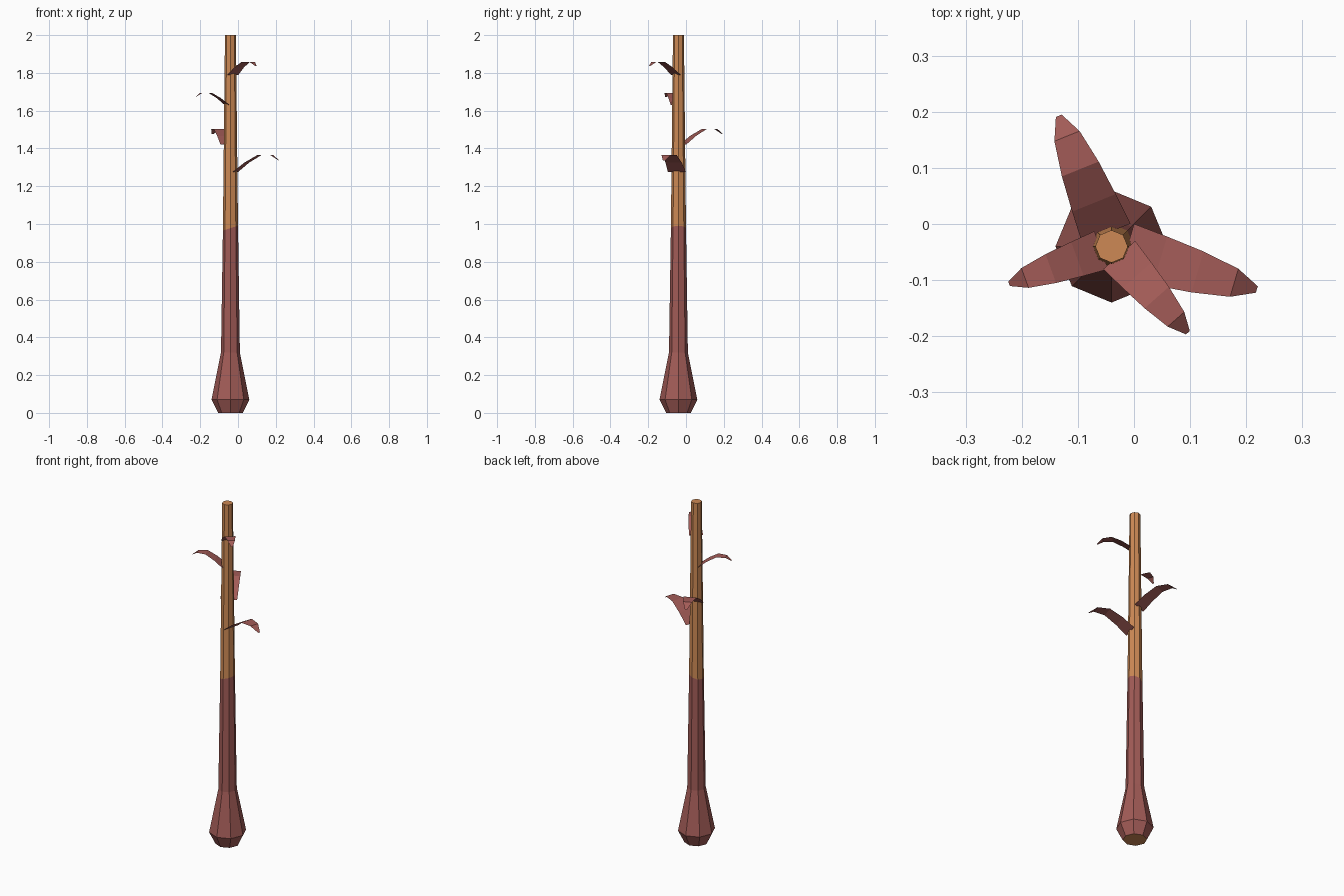
import bpy
import math

if "Cube" in bpy.data.objects:
    bpy.data.objects.remove(bpy.data.objects["Cube"])

CX, CY = -0.04, -0.04   # axis of the stem
SIDES = 8


def material(name, rgb):
    m = bpy.data.materials.new(name)
    m.diffuse_color = (*rgb, 1.0)
    m.use_nodes = True
    m.node_tree.nodes["Principled BSDF"].inputs["Base Color"].default_value = m.diffuse_color
    return m


bark = material("red brown bark", (0.36, 0.105, 0.095))
wood = material("orange wood", (0.61, 0.25, 0.09))


def make_object(name, verts, faces, mats):
    me = bpy.data.meshes.new(name)
    me.from_pydata(verts, [], faces)
    for m in mats:
        me.materials.append(m)
    me.update()
    ob = bpy.data.objects.new(name, me)
    bpy.context.collection.objects.link(ob)
    return ob


def lathe(name, rings, mats, cap_bottom, cap_top):
    """Rings are (radius, height, tilt toward +x)."""
    verts, faces = [], []
    for r, z, tilt in rings:
        for i in range(SIDES):
            a = math.tau * i / SIDES
            verts.append((CX + r * math.cos(a), CY + r * math.sin(a),
                          z + tilt * math.cos(a)))
    for k in range(len(rings) - 1):
        for i in range(SIDES):
            j = (i + 1) % SIDES
            faces.append((k * SIDES + i, k * SIDES + j,
                          (k + 1) * SIDES + j, (k + 1) * SIDES + i))
    if cap_top:
        faces.append(tuple(range((len(rings) - 1) * SIDES, len(rings) * SIDES)))
    if cap_bottom:
        faces.append(tuple(reversed(range(SIDES))))
    return make_object(name, verts, faces, mats)


# bulbous lower stem with bark; its underside shows bare wood
lower = lathe("lower_stem", [(0.065, 0, 0), (0.1, 0.07, 0), (0.05, 0.32, 0),
                             (0.04, 0.978, 0.013)], [bark, wood], True, False)
for p in lower.data.polygons:
    if p.normal.z < -0.95:
        p.material_index = 1

# bare upper stem
lathe("upper_stem", [(0.04, 0.978, 0.013), (0.029, 2.0, 0)], [wood], False, True)

# leaf profile: distance from axis, half width, rise
LEAF = [(0.027, 0.05, 0.0), (0.09, 0.045, 0.05), (0.16, 0.038, 0.09),
        (0.228, 0.026, 0.09), (0.27, 0.006, 0.06)]


def leaf(index, degrees, z, s):
    a = math.radians(degrees)
    c, n = math.cos(a), math.sin(a)
    verts = [(CX + s * (u * c - side * w * n), CY + s * (u * n + side * w * c), z + s * h)
             for u, w, h in LEAF for side in (-1, 1)]
    faces = [(2 * k, 2 * k + 2, 2 * k + 3, 2 * k + 1) for k in range(len(LEAF) - 1)]
    make_object(f"leaf_{index}", verts, faces, [bark])


# four leaves spiralling up the stem, smaller toward the top
for i, args in enumerate([(-16.5, 1.275, 1.0), (112, 1.42, 0.93),
                          (200, 1.63, 0.72), (-48.5, 1.79, 0.76)]):
    leaf(i + 1, *args)
